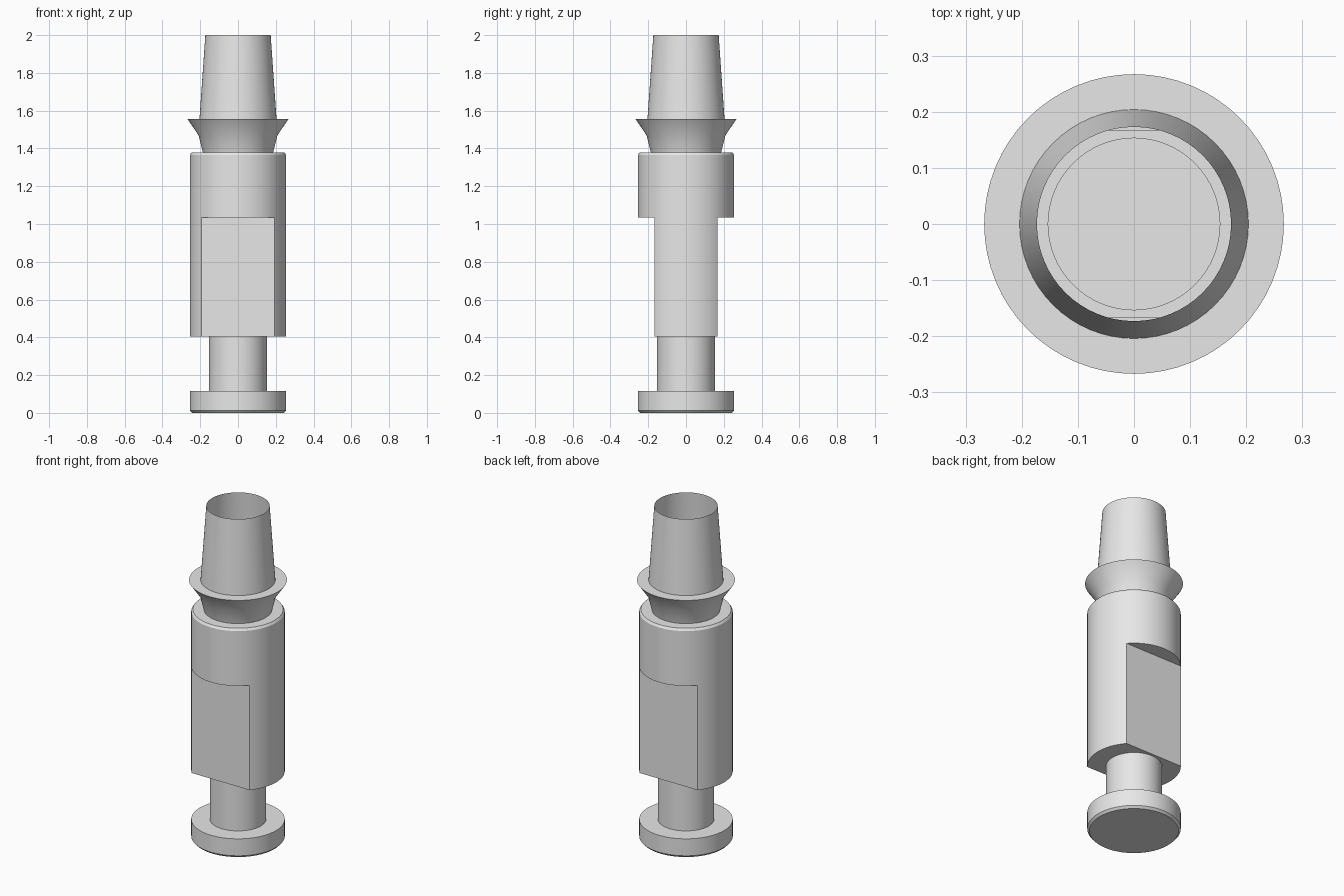
import bpy, bmesh
from math import cos, sin, pi, radians, sqrt

cube = bpy.data.objects.get("Cube")
if cube:
    bpy.data.objects.remove(cube, do_unlink=True)

SEGMENTS = 64
BODY_R = 0.255      # main cylinder radius
STEM_R = 0.153      # thin stem radius
FLAT_Y = 0.167      # distance of the wrench flats from the axis
LOW, LEDGE = 0.405, 1.035

grey = bpy.data.materials.new("plain grey")
grey.use_nodes = True
grey.diffuse_color = (0.8, 0.8, 0.8, 1)
grey.node_tree.nodes["Principled BSDF"].inputs["Base Color"].default_value = (0.8, 0.8, 0.8, 1)


def revolve(bm, profile):
    """Sweep (radius, height) points around z; rising profiles face outward."""
    rings = []
    for r, z in profile:
        if r == 0:
            rings.append([bm.verts.new((0, 0, z))] * SEGMENTS)
        else:
            angles = [2 * pi * i / SEGMENTS for i in range(SEGMENTS)]
            rings.append([bm.verts.new((r * cos(a), r * sin(a), z)) for a in angles])
    for low, high in zip(rings, rings[1:]):
        for i in range(SEGMENTS):
            j = (i + 1) % SEGMENTS
            corners = [low[i], low[j], high[j], high[i]]
            bm.faces.new(list(dict.fromkeys(corners)))


def cut(bm, side, keep_inside):
    bmesh.ops.bisect_plane(
        bm, geom=bm.verts[:] + bm.edges[:] + bm.faces[:], dist=1e-5,
        plane_co=(0, side * FLAT_Y, 0), plane_no=(0, side, 0),
        clear_outer=keep_inside, clear_inner=not keep_inside)


def finish(name, bm):
    bmesh.ops.remove_doubles(bm, verts=bm.verts[:], dist=1e-5)
    mesh = bpy.data.meshes.new(name)
    bm.to_mesh(mesh)
    bm.free()
    mesh.materials.append(grey)
    obj = bpy.data.objects.new(name, mesh)
    bpy.context.collection.objects.link(obj)
    bpy.ops.object.select_all(action='DESELECT')
    obj.select_set(True)
    bpy.context.view_layer.objects.active = obj
    bpy.ops.object.shade_smooth_by_angle(angle=radians(30))


def turned_part(name, profile):
    bm = bmesh.new()
    revolve(bm, profile)
    finish(name, bm)


# Foot disc with bevelled lower rim, and the stem above it
turned_part("foot_and_stem", [
    (0, 0), (0.243, 0), (BODY_R, 0.013), (BODY_R, 0.115),
    (STEM_R, 0.115), (STEM_R, LOW)])

# Lower body with a flat on the front and back
bm = bmesh.new()
revolve(bm, [(STEM_R, LOW), (BODY_R, LOW), (BODY_R, LEDGE)])
half = sqrt(BODY_R ** 2 - FLAT_Y ** 2)
for side in (-1, 1):
    cut(bm, side, True)
for side in (-1, 1):
    x, y = -side * half, side * FLAT_Y
    bm.faces.new([bm.verts.new(p) for p in (
        (x, y, LOW), (x, y, LEDGE), (-x, y, LEDGE), (-x, y, LOW))][::-1])
finish("flatted_body", bm)

# Downward ledges over the flats
for side, name in ((-1, "front_ledge"), (1, "back_ledge")):
    bm = bmesh.new()
    revolve(bm, [(0, LEDGE), (BODY_R, LEDGE)])
    cut(bm, side, False)
    finish(name, bm)

# Upper round body with bevelled shoulder
turned_part("upper_body", [
    (BODY_R, LEDGE), (BODY_R, 1.365), (0.246, 1.378), (0.186, 1.378)])

# Flared collar and the open tapered sleeve
turned_part("collar_and_sleeve", [
    (0.186, 1.378), (0.209, 1.47), (0.267, 1.555), (0.204, 1.555), (0.173, 2)])
